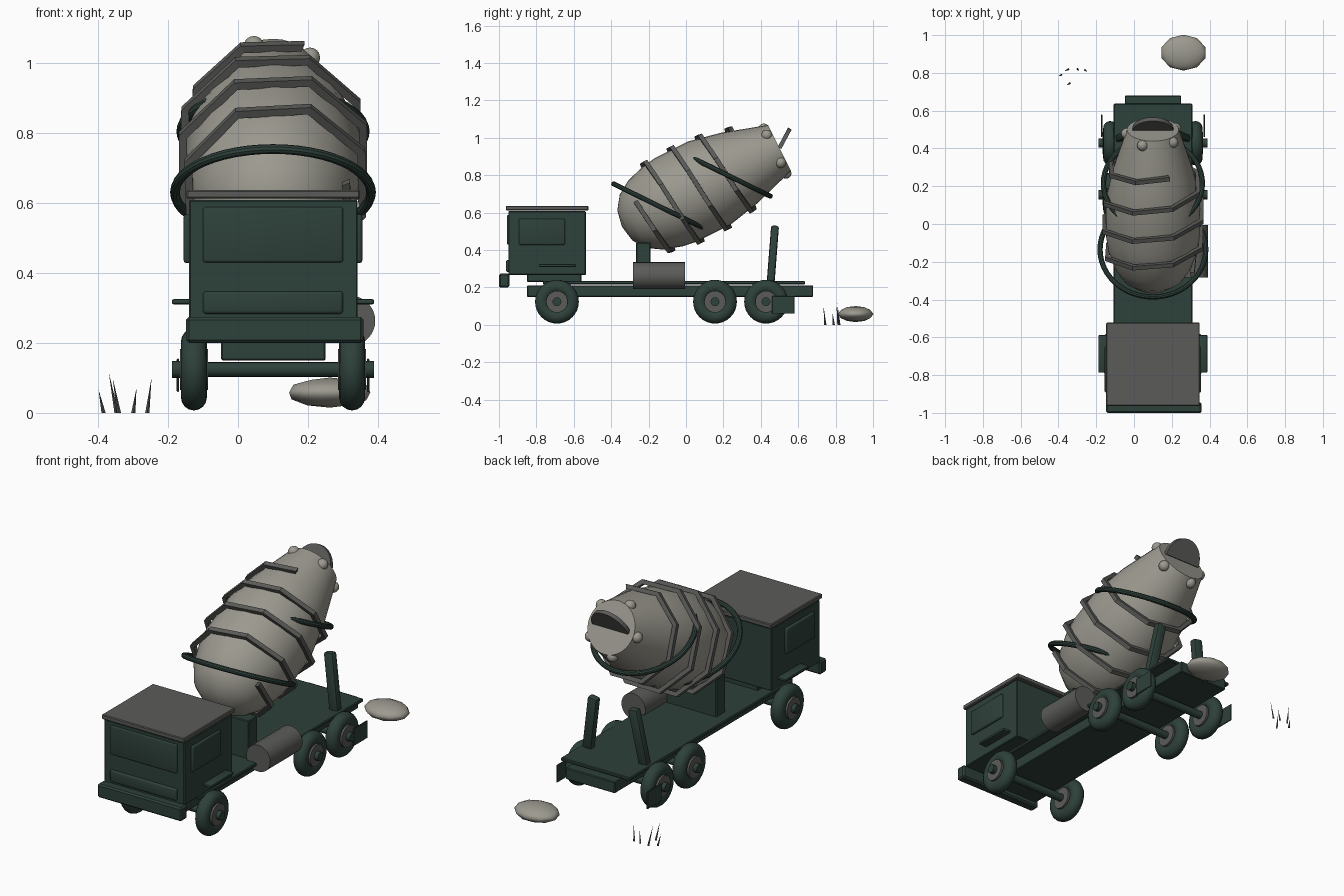
import bpy, bmesh, math
from math import sin, cos, pi, radians
from mathutils import Matrix, Vector

if "Cube" in bpy.data.objects:
    bpy.data.objects.remove(bpy.data.objects["Cube"], do_unlink=True)


def material(name, rgb):
    m = bpy.data.materials.new(name)
    m.use_nodes = True
    m.diffuse_color = (*rgb, 1)
    m.node_tree.nodes["Principled BSDF"].inputs["Base Color"].default_value = (*rgb, 1)
    return m


GREEN = material("dark_green", (0.027, 0.052, 0.042))
GREY = material("dark_grey", (0.105, 0.105, 0.1))
STONE = material("warm_grey", (0.33, 0.32, 0.275))
MID = 0.1  # centre line of the truck


def finish(name, bm, mat, matrix=None, smooth=True):
    bmesh.ops.recalc_face_normals(bm, faces=bm.faces)
    me = bpy.data.meshes.new(name)
    bm.to_mesh(me)
    bm.free()
    me.materials.append(mat)
    ob = bpy.data.objects.new(name, me)
    bpy.context.collection.objects.link(ob)
    if matrix:
        ob.matrix_world = matrix
    if smooth:
        bpy.ops.object.select_all(action='DESELECT')
        ob.select_set(True)
        bpy.context.view_layer.objects.active = ob
        bpy.ops.object.shade_smooth_by_angle(angle=radians(35))
    return ob


def box(name, x, y, z, mat, bevel=0.004, segments=1):
    """Box given as (min, max) per axis, with softened edges."""
    bm = bmesh.new()
    bmesh.ops.create_cube(bm, size=1)
    for v in bm.verts:
        for i, (lo, hi) in enumerate((x, y, z)):
            v.co[i] = lo + (hi - lo) * (v.co[i] + 0.5)
    if bevel:
        bmesh.ops.bevel(bm, geom=bm.edges[:], offset=bevel, segments=segments,
                        affect='EDGES', profile=0.5)
    return finish(name, bm, mat)


def lathe(name, profile, mat, matrix, steps=32):
    """Spin (radius, height) points around local z."""
    bm = bmesh.new()
    vs = [bm.verts.new((r, 0, h)) for r, h in profile]
    edges = [bm.edges.new(p) for p in zip(vs, vs[1:])]
    bmesh.ops.spin(bm, geom=vs + edges, axis=(0, 0, 1), cent=(0, 0, 0),
                   angle=2 * pi, steps=steps, use_duplicate=False)
    bmesh.ops.remove_doubles(bm, verts=bm.verts, dist=0.0005)
    return finish(name, bm, mat, matrix)


def cylinder(name, r, length, mat, centre, axis, steps=24):
    h = length / 2
    rot = Vector((0, 0, 1)).rotation_difference(Vector(axis)).to_matrix().to_4x4()
    return lathe(name, [(0, -h), (r, -h), (r, h), (0, h)], mat,
                 Matrix.Translation(centre) @ rot, steps)


# Chassis, deck and cab
box("chassis", (-0.048, 0.25), (-0.85, 0.68), (0.15, 0.212), GREEN)
box("deck", (-0.108, 0.309), (-0.765, 0.637), (0.217, 0.235), GREEN)
box("cab", (-0.14, 0.342), (-0.95, -0.535), (0.267, 0.608), GREEN)
box("cab_mount", (-0.04, 0.24), (-0.85, -0.56), (0.23, 0.27), GREEN)
box("cab_roof", (-0.147, 0.348), (-0.963, -0.522), (0.612, 0.637), GREY)
box("bumper", (-0.148, 0.358), (-1.0, -0.945), (0.2, 0.274), GREEN, 0.008)
box("windscreen", (-0.1, 0.3), (-0.958, -0.94), (0.43, 0.588), GREEN, 0.007, 3)
box("grille", (-0.1, 0.3), (-0.962, -0.94), (0.283, 0.347), GREEN, 0.009, 3)
box("drum_pedestal", (-0.05, 0.25), (-0.267, -0.19), (0.23, 0.44), GREEN)
cylinder("fuel_tank", 0.072, 0.278, GREY, (0.32, -0.144, 0.263), (0, 1, 0), 32)

# Paired parts on both flanks
for side, label in ((1, "left"), (-1, "right")):
    def span(a, b):
        return tuple(sorted((MID + side * a, MID + side * b)))
    box(label + "_window", span(0.235, 0.255), (-0.893, -0.647), (0.428, 0.567), GREEN, 0.008, 3)
    box(label + "_step", span(0.235, 0.289), (-0.787, -0.588), (0.31, 0.325), GREEN, 0.006, 2)
    box(label + "_mudflap", span(0.268, 0.275), (0.46, 0.58), (0.06, 0.155), GREEN, 0.002)
    # Leaning drum support
    foot = Vector((MID + side * 0.17, 0.453, 0.23))
    head = Vector((MID + side * 0.12, 0.476, 0.528))
    post = box(label + "_drum_post", (-0.028, 0.028), (-0.021, 0.021),
               (0, (head - foot).length), GREEN, 0.012, 2)
    turn = Vector((0, 0, 1)).rotation_difference(head - foot)
    post.matrix_world = Matrix.Translation(foot) @ turn.to_matrix().to_4x4()

# Axles and wheels
HUB_Z = 0.124
tyre_profile = [(0.08 + 0.037 * cos(2 * pi * i / 16), 0.037 * sin(2 * pi * i / 16))
                for i in range(17)]
for place, y in (("front", -0.69), ("middle", 0.155), ("rear", 0.428)):
    cylinder(place + "_axle", 0.021, 0.5, GREEN, (MID, y, HUB_Z), (1, 0, 0), 16)
    for side, label in ((1, "left"), (-1, "right")):
        c = Vector((MID + side * 0.226, y, HUB_Z))
        name = f"{place}_{label}_"
        lathe(name + "tyre", tyre_profile, GREEN,
              Matrix.Translation(c) @ Matrix.Rotation(pi / 2, 4, 'Y'))
        cylinder(name + "rim", 0.058, 0.08, GREY, c, (1, 0, 0))
        cylinder(name + "hub", 0.024, 0.04, GREEN, c + Vector((side * 0.043, 0, 0)), (1, 0, 0), 12)

# Mixing drum: local z runs along its axis, origin at the mouth
DRUM = Matrix.Translation((MID, 0.5, 0.946)) @ Matrix.Rotation(radians(-63.4), 4, 'X')
SHELL = [(0, 0), (0.137, 0), (0.212, 0.24), (0.25, 0.42), (0.25, 0.62), (0.238, 0.7),
         (0.207, 0.8), (0.16, 0.875), (0.09, 0.925), (0, 0.942)]
lathe("drum", [(r, -s) for r, s in SHELL], STONE, DRUM)


def shell_radius(s):
    for (r0, s0), (r1, s1) in zip(SHELL[1:], SHELL[2:]):
        if s <= s1:
            return r0 + (r1 - r0) * (s - s0) / (s1 - s0)
    return 0


def on_drum(angle, r, s):
    """Point at an angle measured from the top towards +x."""
    return Vector((r * sin(angle), -r * cos(angle), -s))


# Spiral rib of square section, eight straight pieces per turn
bm = bmesh.new()
pieces, half = 31, 0.012
rings = []
for i in range(pieces + 1):
    s = 0.186 + 0.0203 * i
    r = shell_radius(s) + 0.028
    a = radians(22.5 - 45 * i)
    rings.append([bm.verts.new(on_drum(a, r + dr * half, s + ds * half))
                  for dr, ds in ((-1, -1), (1, -1), (1, 1), (-1, 1))])
for p, q in zip(rings, rings[1:]):
    for k in range(4):
        n = (k + 1) % 4
        bm.faces.new((p[k], p[n], q[n], q[k]))
bm.faces.new(rings[0])
bm.faces.new(rings[-1])
finish("spiral_rib", bm, GREY, DRUM, smooth=False)

# Raised mouth flap, a thick half disc
bm = bmesh.new()
lean = Vector((0, -0.577, 0.813))
bm.faces.new([bm.verts.new(Vector((0.108 * cos(pi * i / 16), 0, 0)) + lean * 0.118 * sin(pi * i / 16))
              for i in range(17)])
flap = finish("mouth_flap", bm, GREY, DRUM, smooth=False)
thick = flap.modifiers.new("thickness", 'SOLIDIFY')
thick.thickness, thick.offset = 0.022, 0

# Bolts around the mouth
for i in range(5):
    bm = bmesh.new()
    bmesh.ops.create_uvsphere(bm, u_segments=16, v_segments=10, radius=0.029)
    at = on_drum(radians(49 + 72 * i), 0.14, 0.03)
    finish(f"mouth_bolt_{i + 1}", bm, STONE, DRUM @ Matrix.Translation(at))

# Tilted hoops that pass through the drum
for name, y, z, radius in (("front_hoop", -0.135, 0.63, 0.28), ("rear_hoop", 0.215, 0.804, 0.262)):
    tube = [(radius + 0.014 * cos(2 * pi * i / 10), 0.014 * sin(2 * pi * i / 10)) for i in range(11)]
    lathe(name, tube, GREEN, Matrix.Translation((MID, y, z)) @ Matrix.Rotation(radians(-26.2), 4, 'X'), 48)

# Rock and grass behind the truck
bm = bmesh.new()
bmesh.ops.create_icosphere(bm, subdivisions=2, radius=1)
finish("rock", bm, STONE, Matrix.Translation((0.262, 0.907, 0.058)) @ Matrix.Diagonal((0.122, 0.095, 0.043, 1)))

BLADES = [(-0.384, 0.79, -0.014, 0.065), (-0.347, 0.82, -0.022, 0.115), (-0.34, 0.745, -0.018, 0.1),
          (-0.299, 0.82, 0.009, 0.07), (-0.259, 0.815, 0.012, 0.1)]
for i, (x, y, drift, height) in enumerate(BLADES):
    bm = bmesh.new()
    bmesh.ops.create_cone(bm, cap_ends=True, segments=4, radius1=0.006, radius2=0, depth=height,
                          matrix=Matrix.Translation((0, 0, height / 2)))
    for v in bm.verts:
        v.co.x += drift * v.co.z / height
        v.co.y -= 0.1 * v.co.z
    finish(f"grass_blade_{i + 1}", bm, GREY, Matrix.Translation((x, y, 0)), smooth=False)
